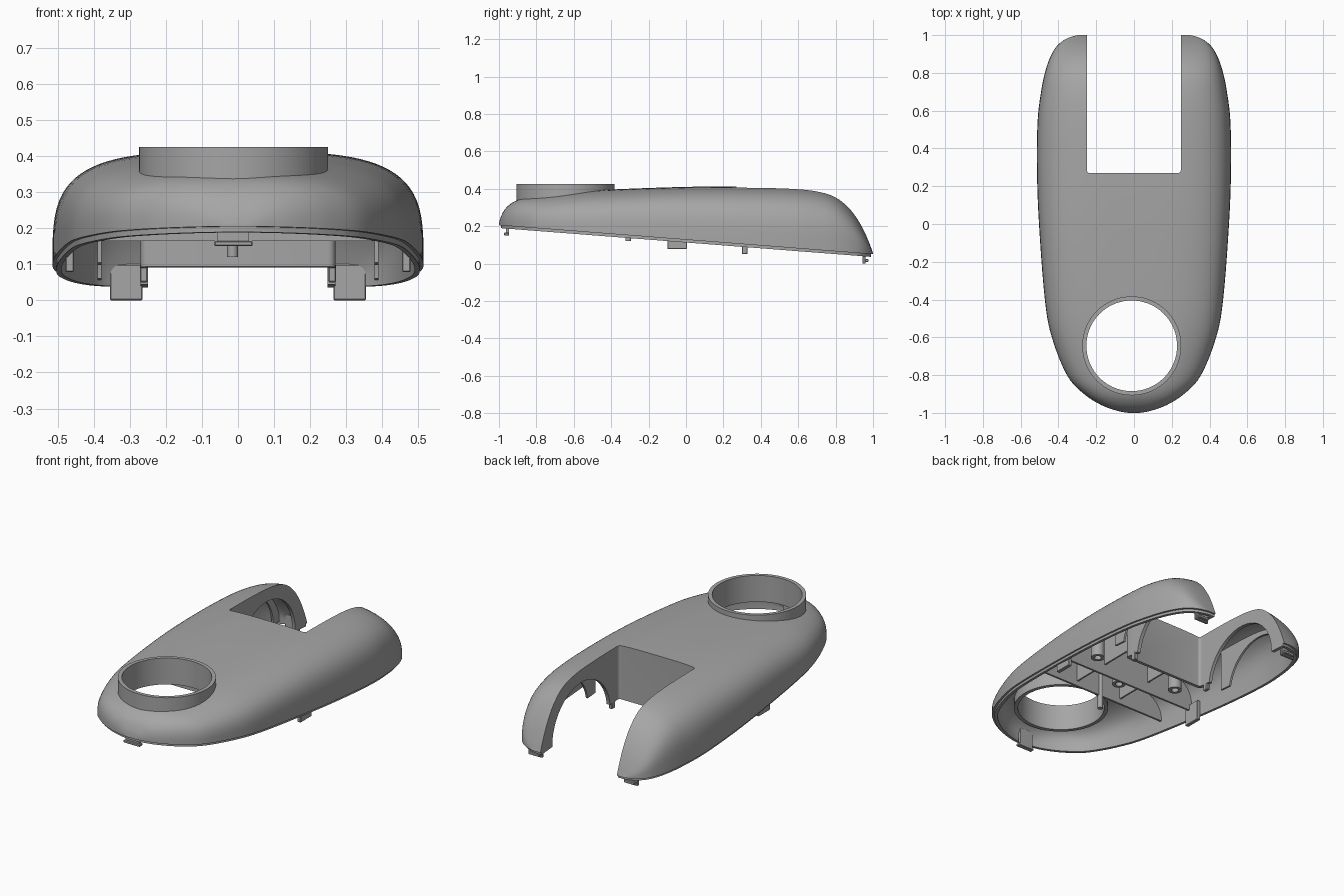
import bpy, bmesh, math
from mathutils import Vector, Matrix

default_cube = bpy.data.objects.get("Cube")
if default_cube:
    bpy.data.objects.remove(default_cube, do_unlink=True)

plastic = bpy.data.materials.new("grey plastic")
plastic.use_nodes = True
GREY = (0.38, 0.38, 0.38, 1)
plastic.diffuse_color = GREY
plastic.node_tree.nodes["Principled BSDF"].inputs["Base Color"].default_value = GREY

# Stations along the body: y, half width, crown height
STATIONS = [Vector(s) for s in (
    (-1, .03, .212), (-.99, .085, .25), (-.96, .17, .3), (-.9, .265, .34),
    (-.8, .355, .36), (-.6, .435, .383), (-.4, .472, .396), (0, .503, .41),
    (.3, .514, .412), (.55, .51, .407), (.7, .492, .393), (.8, .472, .362),
    (.88, .445, .295), (.94, .41, .205), (.98, .36, .115), (1, .3, .055))]
STEPS, ARC = 5, 44
WALL = 0.025
COLLAR = Vector((-0.012, -0.645, 0))


def base_height(y):
    return 0.205 - 0.0775 * (y + 1)


def finish(name, bm):
    bmesh.ops.recalc_face_normals(bm, faces=bm.faces)
    mesh = bpy.data.meshes.new(name)
    bm.to_mesh(mesh)
    bm.free()
    mesh.materials.append(plastic)
    obj = bpy.data.objects.new(name, mesh)
    bpy.context.collection.objects.link(obj)
    return obj


def stations():
    """Smooth curve through the body stations."""
    last = len(STATIONS) - 1
    for i in range(last):
        a, b, c, d = (STATIONS[min(max(i + k, 0), last)] for k in (-1, 0, 1, 2))
        for s in range(STEPS):
            t = s / STEPS
            yield (b * 2 + (c - a) * t + (a * 2 - b * 5 + c * 4 - d) * t**2
                   + (b * 3 - a - c * 3 + d) * t**3) / 2
    yield STATIONS[last]


def dome(name, inset=0.0, drop=0.0):
    """Closed dome lofted from superellipse sections over the sloping base."""
    bm = bmesh.new()
    rings = []
    for y, w, h in stations():
        y *= 1 - inset
        floor = base_height(y)
        w = max(w - inset, 0.005)
        rise = max(h - inset - floor, 0.005)
        power = 2 / min(3.6, 2.7 + (y + 1))
        pts = [(w, floor - drop)] if drop else []
        for k in range(ARC + 1):
            a = math.pi * k / ARC
            c, s = math.cos(a), max(math.sin(a), 0)
            x = math.copysign(w * abs(c) ** power, c)
            pts.append((x, floor + rise * s ** power))
        if drop:
            pts.append((-w, floor - drop))
        rings.append([bm.verts.new((x, y, z)) for x, z in pts])
    count = len(rings[0])
    for r, q in zip(rings, rings[1:]):
        for k in range(count):
            n = (k + 1) % count
            bm.faces.new((r[k], r[n], q[n], q[k]))
    bm.faces.new(rings[0])
    bm.faces.new(rings[-1])
    return finish(name, bm)


def box(name, lo, hi, bevel=0.0, upright_only=False):
    bm = bmesh.new()
    lo, hi = Vector(lo), Vector(hi)
    size = hi - lo
    bmesh.ops.create_cube(bm, size=1, matrix=Matrix.Translation((lo + hi) / 2)
                          @ Matrix.Diagonal((*size, 1)))
    if bevel:
        edges = [e for e in bm.edges if not upright_only
                 or abs(e.verts[0].co.z - e.verts[1].co.z) > size.z / 2]
        bmesh.ops.bevel(bm, geom=edges, offset=bevel, segments=4 if upright_only else 1,
                        profile=0.5, affect='EDGES')
    return finish(name, bm)


def cylinder(name, radius, length, matrix):
    bm = bmesh.new()
    bmesh.ops.create_cone(bm, cap_ends=True, segments=72, radius1=radius,
                          radius2=radius, depth=length, matrix=matrix)
    return finish(name, bm)


def tube(name, centre, inner, outer, z0, z1, segments=72):
    bm = bmesh.new()
    profile = [(inner, z0), (outer, z0), (outer, z1), (inner, z1)]
    rings = [[bm.verts.new((centre[0] + r * math.cos(a), centre[1] + r * math.sin(a), z))
              for r, z in profile]
             for a in (math.tau * k / segments for k in range(segments))]
    for i, r in enumerate(rings):
        q = rings[(i + 1) % segments]
        for k in range(4):
            n = (k + 1) % 4
            bm.faces.new((r[k], r[n], q[n], q[k]))
    return finish(name, bm)


def combine(obj, other, operation='DIFFERENCE', keep=False):
    mod = obj.modifiers.new("cut", 'BOOLEAN')
    mod.operation, mod.object, mod.solver = operation, other, 'EXACT'
    bpy.context.view_layer.objects.active = obj
    bpy.ops.object.modifier_apply(modifier=mod.name)
    if not keep:
        bpy.data.objects.remove(other, do_unlink=True)


def arch(radius, reach):
    turn = Matrix.Translation((0, 0.62, 0.05)) @ Matrix.Rotation(math.pi / 2, 4, 'Y')
    return cylinder("arch_cutter", radius, reach * 2, turn)


# Hollow body with a stepped lower lip and a walled rear slot
body = dome("body_shell")
combine(body, dome("lip", 0.01, 0.015), 'UNION')
cavity = dome("cavity", WALL, 0.2)
combine(cavity, box("slot_wall", (-.27, .25, -1), (.27, 2, 1), .02, True))
combine(body, cavity)
combine(body, box("slot", (-.25, .27, -1), (.248, 2, 1), .015, True))
combine(body, arch(0.27, 0.3))
combine(body, cylinder("bore", 0.25, 2, Matrix.Translation(COLLAR)))

# Raised round collar
parts = [body, tube("round_collar", COLLAR, 0.24, 0.262, 0.27, 0.425)]

# Internal ribs trimmed to the dome
limit = dome("rib_limit", 0.015)
ribs = [box("front_cross_rib", (-.6, -.315, .2), (.6, -.303, .5)),
        box("middle_cross_rib", (-.6, -.076, .165), (.6, -.064, .5))]
for side, label in ((1, "left"), (-1, "right")):
    x = sorted((side * 0.378, side * 0.39))
    arm_rib = box(label + "_arm_rib", (x[0], .3, 0), (x[1], .93, .5))
    combine(arm_rib, arch(0.25, 0.42))
    ribs.append(arm_rib)
    x = sorted((side * 0.15, side * 0.16))
    ribs.append(box(label + "_long_rib", (x[0], -.31, .23), (x[1], .26, .5)))
for rib in ribs:
    combine(rib, limit, 'INTERSECT', keep=True)
bpy.data.objects.remove(limit, do_unlink=True)
parts += ribs

# Screw bosses and locating pin
for name, x, y in (("left_boss", .28, .02), ("right_boss", -.28, .02), ("centre_boss", 0, -.13)):
    parts.append(tube(name, (x, y), 0.02, 0.038, 0.19, 0.385, 32))
parts.append(cylinder("locating_pin", 0.015, 0.26, Matrix.Translation((-.015, -.309, .25))))

# Snap tabs around the rim
parts += [box("front_tab", (-.058, -.962, .16), (.03, -.945, .26)),
          box("front_tab_hook", (-.066, -.972, .15), (.04, -.945, .165), .003)]
for side, label in ((1, "left"), (-1, "right")):
    def mirrored(name, x0, x1, lo, hi):
        a, b = sorted((side * x0, side * x1))
        parts.append(box(label + name, (a, *lo), (b, *hi), .003))
    mirrored("_side_tab", .455, .478, (-.1, .078), (.005, .2))
    mirrored("_rear_tab", .265, .355, (.943, 0), (.96, .1))
    mirrored("_rear_tab_hook", .275, .345, (.95, .008), (.975, .025))
    mirrored("_slot_clip", .25, .272, (.3, .05), (.33, .1))

for obj in parts:
    bpy.ops.object.select_all(action='DESELECT')
    obj.select_set(True)
    bpy.context.view_layer.objects.active = obj
    bpy.ops.object.shade_smooth_by_angle(angle=math.radians(32))
